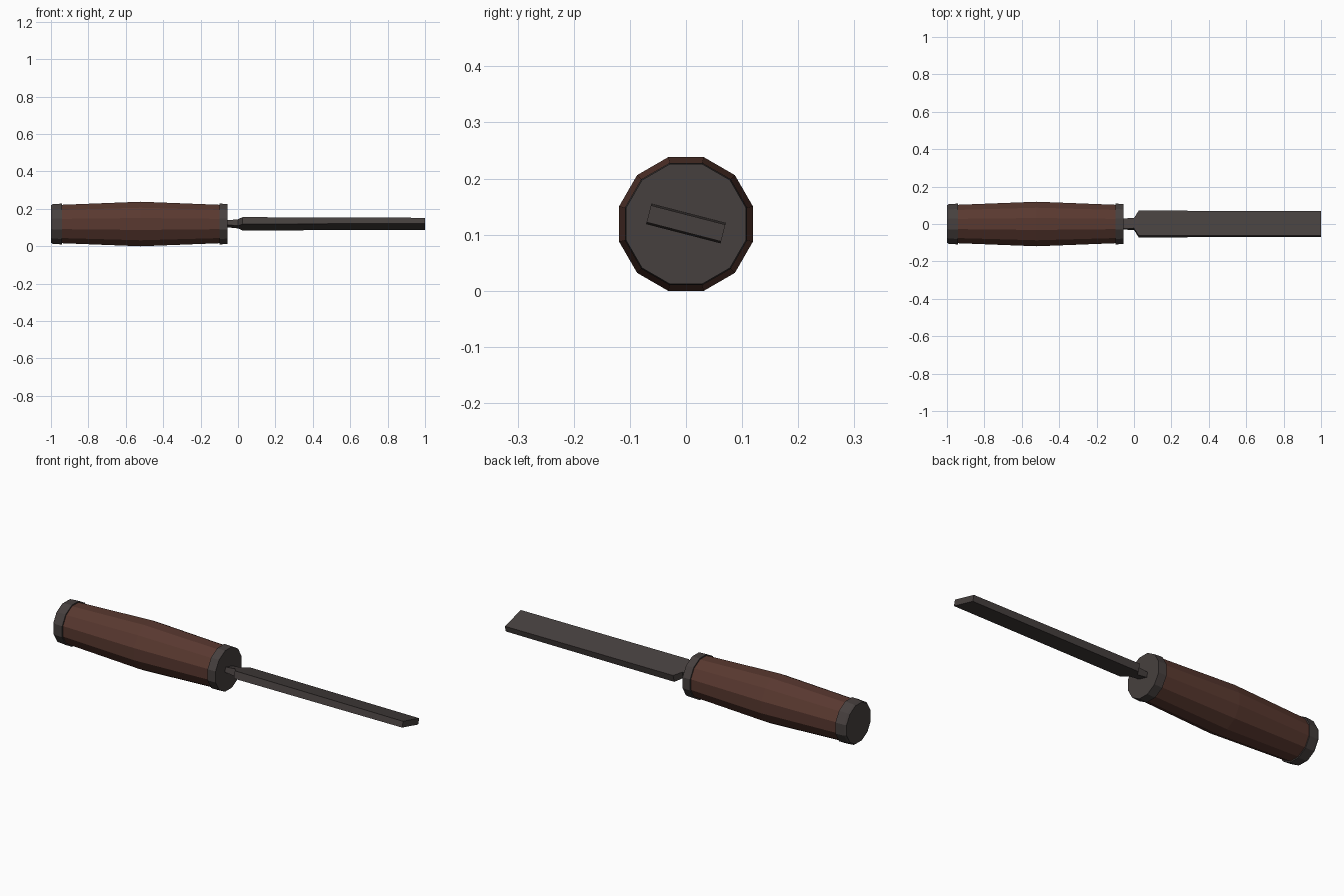
import bpy, math
from mathutils import Matrix, Vector

if "Cube" in bpy.data.objects:
    bpy.data.objects.remove(bpy.data.objects["Cube"])

CZ = 0.119                 # height of the tool's axis
TILT = math.radians(-14.5) # roll of the blade about the axis


def material(name, color):
    m = bpy.data.materials.new(name)
    m.diffuse_color = (*color, 1)
    m.use_nodes = True
    m.node_tree.nodes["Principled BSDF"].inputs["Base Color"].default_value = m.diffuse_color
    return m


wood = material("dark red wood", (0.1, 0.04, 0.029))
steel = material("dark steel", (0.062, 0.051, 0.049))


def loft(name, rings, mat):
    """Skin equal-length rings of points and close both ends."""
    n = len(rings[0])
    verts = [p for r in rings for p in r]
    faces = [tuple(range(n))[::-1], tuple(range(len(verts) - n, len(verts)))]
    for k in range(len(rings) - 1):
        a, b = k * n, (k + 1) * n
        for i in range(n):
            j = (i + 1) % n
            faces.append((a + i, a + j, b + j, b + i))
    me = bpy.data.meshes.new(name)
    me.from_pydata(verts, [], faces)
    me.materials.append(mat)
    ob = bpy.data.objects.new(name, me)
    bpy.context.collection.objects.link(ob)
    return ob


def twelve_sided(name, profile, mat):
    """Profile of (x, half height) turned into a 12-sided solid, flat on top."""
    rings = []
    for x, h in profile:
        r = h / math.cos(math.pi / 12)
        angles = [math.pi / 12 + i * math.pi / 6 for i in range(12)]
        rings.append([(x, r * math.cos(a), CZ + r * math.sin(a)) for a in angles])
    return loft(name, rings, mat)


# Handle and its two metal bands
twelve_sided("handle", [(-0.96, 0.102), (-0.52, 0.119), (-0.08, 0.102)], wood)
twelve_sided("end_cap", [(-1.0, 0.100), (-0.99, 0.106), (-0.942, 0.109)], steel)
twelve_sided("ferrule", [(-0.1, 0.109), (-0.055, 0.107)], steel)

# Blade: neck, shoulder and tapering flat bar as (x, width, thickness)
roll = Matrix.Rotation(TILT, 3, 'X')
rings = []
for x, w, t in [(-0.07, 0.056, 0.022), (0.0, 0.056, 0.036),
                (0.025, 0.137, 0.038), (1.0, 0.137, 0.031)]:
    rings.append([Vector((0, 0, CZ + 0.001)) + roll @ Vector((x, sy * w / 2, sz * t / 2))
                  for sy, sz in [(-1, -1), (1, -1), (1, 1), (-1, 1)]])
loft("blade", rings, steel)
